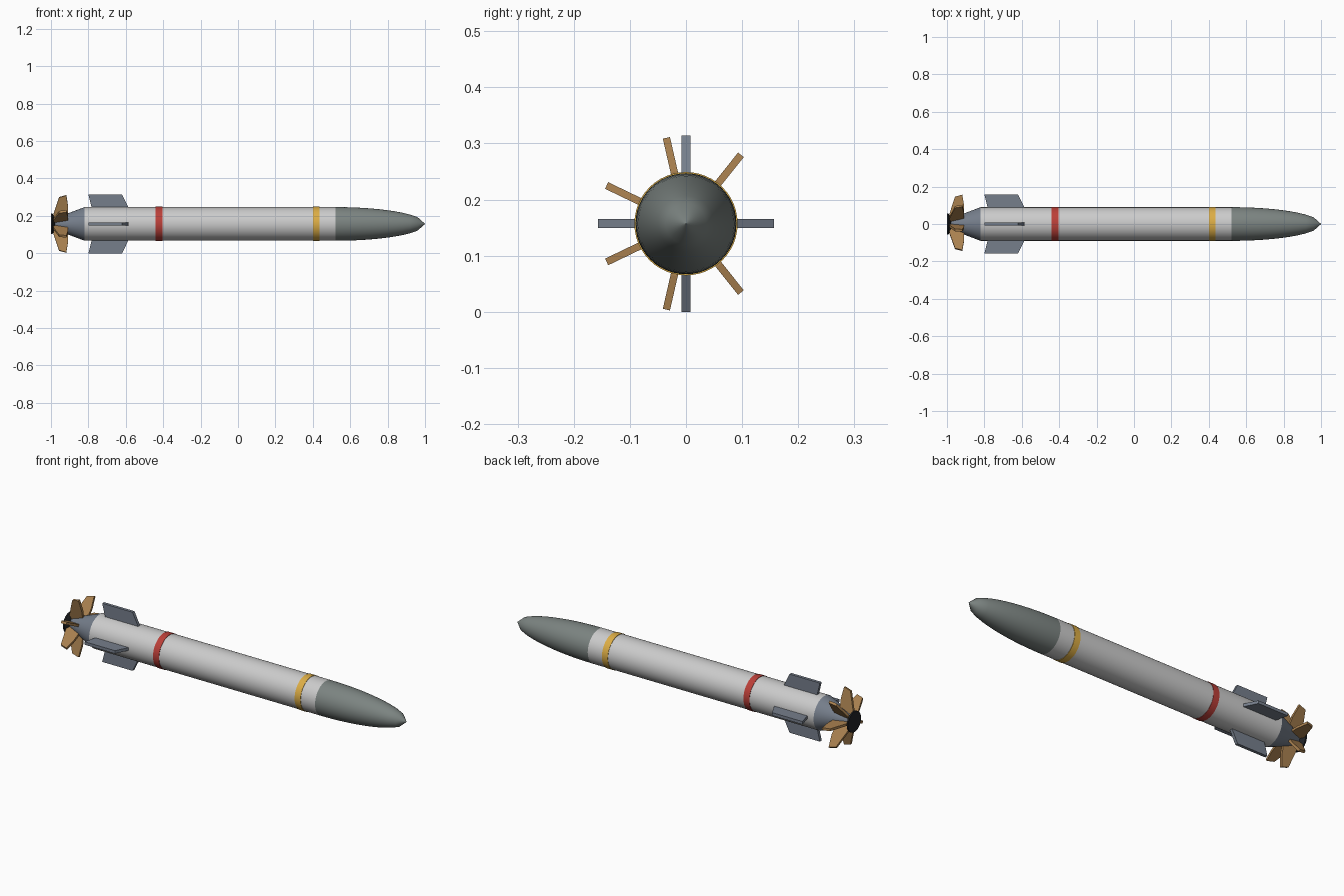
import bpy, math
from mathutils import Matrix

if "Cube" in bpy.data.objects:
    bpy.data.objects.remove(bpy.data.objects["Cube"])

R = 0.09          # hull radius
AXIS_Z = 0.157    # height of the long axis


def material(name, rgb):
    m = bpy.data.materials.new(name)
    m.diffuse_color = (*rgb, 1)
    m.use_nodes = True
    m.node_tree.nodes["Principled BSDF"].inputs["Base Color"].default_value = m.diffuse_color
    return m


WHITE = material("hull_white", (0.62, 0.64, 0.62))
NOSE = material("nose_grey", (0.20, 0.23, 0.22))
STEEL = material("steel", (0.18, 0.21, 0.26))
BRONZE = material("bronze", (0.40, 0.22, 0.08))
RED = material("red", (0.50, 0.05, 0.04))
YELLOW = material("yellow", (0.72, 0.42, 0.06))
DARK = material("dark", (0.015, 0.017, 0.02))


def add_object(name, verts, faces, mat, smooth=False):
    me = bpy.data.meshes.new(name)
    me.from_pydata(verts, [], faces)
    me.materials.append(mat)
    ob = bpy.data.objects.new(name, me)
    ob.location.z = AXIS_Z
    bpy.context.collection.objects.link(ob)
    if smooth:
        bpy.ops.object.select_all(action='DESELECT')
        bpy.context.view_layer.objects.active = ob
        ob.select_set(True)
        bpy.ops.object.shade_smooth_by_angle(angle=math.radians(30))
    return ob


def lathe(name, profile, mat, n=48):
    """Closed solid of revolution about x from (x, radius) points, x rising."""
    verts, faces = [], []
    for x, r in profile:
        for i in range(n):
            a = 2 * math.pi * i / n
            verts.append((x, r * math.cos(a), r * math.sin(a)))
    for k in range(len(profile) - 1):
        for i in range(n):
            j = (i + 1) % n
            faces.append((k*n + i, k*n + j, (k+1)*n + j, (k+1)*n + i))
    last = (len(profile) - 1) * n
    faces.append(tuple(reversed(range(n))))
    faces.append(tuple(range(last, last + n)))
    return add_object(name, verts, faces, mat, True)


def radial_plates(name, outline, thick, count, mat):
    """Flat plates with an (x, radius) outline, repeated around the axis."""
    n = len(outline)
    for c in range(count):
        rot = Matrix.Rotation(2 * math.pi * c / count, 4, 'X')
        verts = [(x, r, s * thick / 2) for s in (-1, 1) for x, r in outline]
        faces = [tuple(reversed(range(n))), tuple(range(n, 2 * n))]
        faces += [(i, (i + 1) % n, n + (i + 1) % n, n + i) for i in range(n)]
        ob = add_object(f"{name}_{c + 1}", verts, faces, mat)
        ob.data.transform(rot)


# Hull and rounded nose
lathe("hull", [(-0.82, R), (0.52, R)], WHITE)
steps = 12
lathe("nose", [(0.52 + 0.48 * i / steps,
                max(R * math.sqrt(1 - (i / steps) ** 2), 0.0005))
               for i in range(steps + 1)], NOSE)

# Tail cone and dark end disc
lathe("tail_cone", [(-0.985, 0.028), (-0.82, R)], STEEL)
lathe("end_disc", [(-1.0, 0.055), (-0.992, 0.055), (-0.975, 0.025)], DARK)

# Painted bands
lathe("red_band", [(-0.44, R + 0.002), (-0.405, R + 0.002)], RED)
lathe("yellow_band", [(0.40, R + 0.002), (0.435, R + 0.002)], YELLOW)

# Four swept fins
radial_plates("fin", [(-0.778, 0.07), (-0.577, 0.07), (-0.62, 0.157),
                      (-0.80, 0.157)], 0.016, 4, STEEL)

# Seven propeller blades
radial_plates("propeller_blade",
              [(-0.993, 0.015), (-0.91, 0.015), (-0.908, 0.095),
               (-0.918, 0.157), (-0.957, 0.146), (-0.985, 0.06)],
              0.013, 7, BRONZE)
